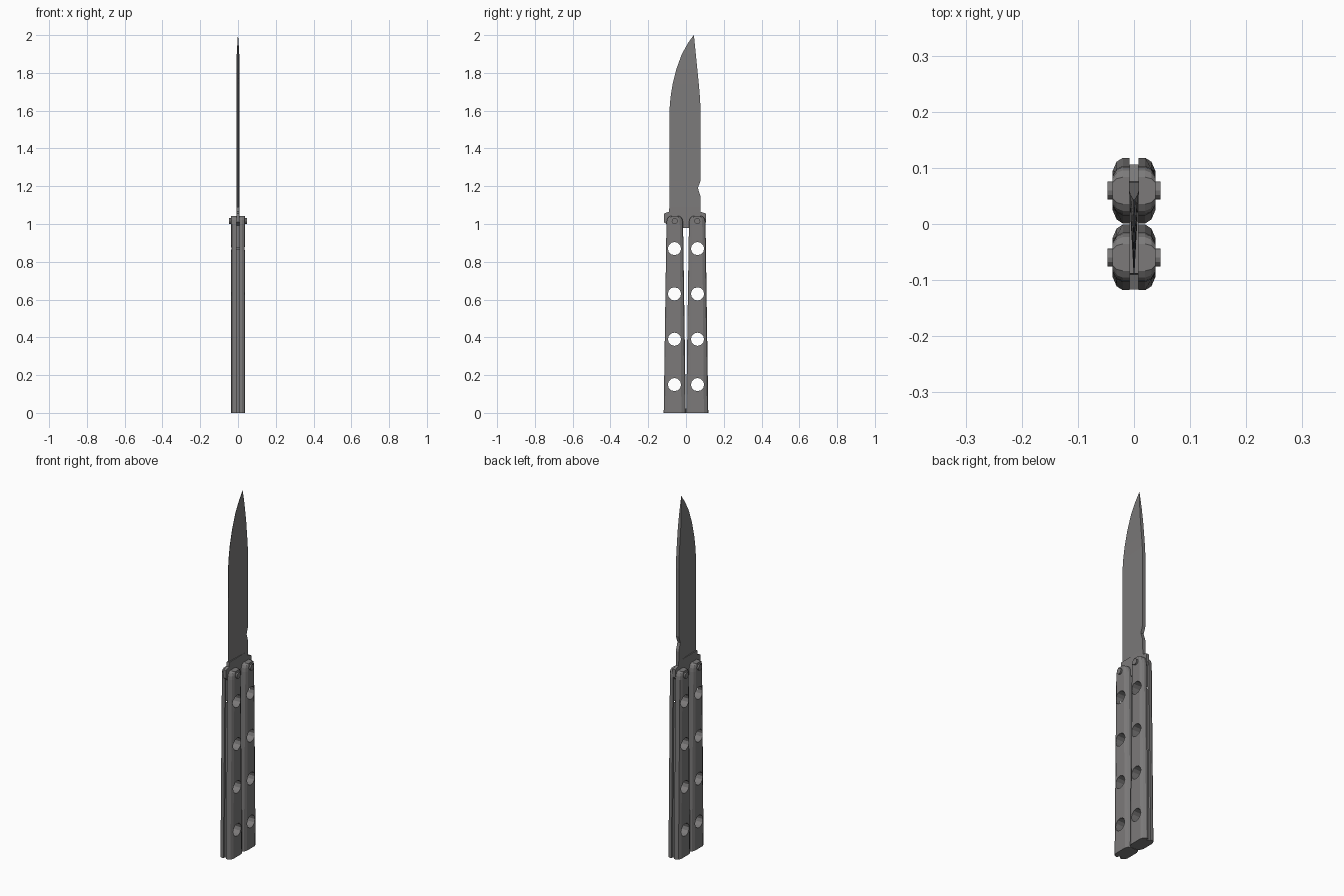
import bpy, bmesh, math
from mathutils import Matrix

if "Cube" in bpy.data.objects:
    bpy.data.objects.remove(bpy.data.objects["Cube"])


def material(name, rgb):
    m = bpy.data.materials.new(name)
    m.use_nodes = True
    m.diffuse_color = (*rgb, 1)
    m.node_tree.nodes["Principled BSDF"].inputs["Base Color"].default_value = (*rgb, 1)
    return m


steel = material("grey steel", (0.2, 0.195, 0.195))


def finish(name, bm):
    bmesh.ops.recalc_face_normals(bm, faces=bm.faces)
    mesh = bpy.data.meshes.new(name)
    bm.to_mesh(mesh)
    bm.free()
    mesh.materials.append(steel)
    ob = bpy.data.objects.new(name, mesh)
    bpy.context.collection.objects.link(ob)
    return ob


def rod(bm, y, z, radius, length, sides):
    turn = Matrix.Translation((0, y, z)) @ Matrix.Rotation(math.pi / 2, 4, 'Y')
    bmesh.ops.create_cone(bm, cap_ends=True, segments=sides, radius1=radius,
                          radius2=radius, depth=length, matrix=turn)


def loft(bm, rings):
    rows = [[bm.verts.new(p) for p in ring] for ring in rings]
    n = len(rows[0])
    for a, b in zip(rows, rows[1:]):
        for i in range(n):
            j = (i + 1) % n
            bm.faces.new((a[i], a[j], b[j], b[i]))
    bm.faces.new(rows[0])
    bm.faces.new(rows[-1])


# Handle section: rounded box with a shallow groove on its outer side (+v)
half = [(0.008, 0.78), (0.008, 1), (0.02, 1), (0.031, 0.88), (0.038, 0.6),
        (0.038, -0.6), (0.031, -0.88), (0.02, -1)]
section = half + [(-x, v) for x, v in reversed(half)]
# Height, centre and half width of the tapering handle with its rounded end
levels = [(0, 0.0595, 0.0585), (1.0, 0.0595, 0.044), (1.02, 0.0595, 0.042),
          (1.034, 0.0595, 0.036), (1.042, 0.0595, 0.024)]
hole_heights = [0.15 + 0.24 * i for i in range(4)]

for side, label in ((-1, "front"), (1, "back")):
    bm = bmesh.new()
    loft(bm, [[(x, side * (c + w * v), z) for x, v in section] for z, c, w in levels])
    handle = finish(label + "_handle", bm)

    # Round holes through the handle
    bm = bmesh.new()
    for z in hole_heights:
        rod(bm, side * 0.061, z, 0.035, 0.2, 12)
    cutter = finish(label + "_hole_cutter", bm)
    cutter.hide_render = True
    cutter.hide_viewport = True
    cut = handle.modifiers.new("holes", 'BOOLEAN')
    cut.operation = 'DIFFERENCE'
    cut.solver = 'EXACT'
    cut.object = cutter

    # Pivot pin
    bm = bmesh.new()
    rod(bm, side * 0.06, 1.015, 0.016, 0.094, 12)
    finish(label + "_pivot_pin", bm)

# Blade: edge and spine pairs at each height, wedge-shaped across
stations = [(1.09, -0.088, 0.077), (1.145, -0.088, 0.077), (1.19, -0.088, 0.063),
            (1.23, -0.088, 0.077), (1.61, -0.087, 0.077), (1.67, -0.082, 0.074),
            (1.74, -0.071, 0.068), (1.82, -0.051, 0.06), (1.9, -0.022, 0.052),
            (1.96, 0.012, 0.046), (2.0, 0.041, 0.042)]
bm = bmesh.new()
rings = []
for z, edge, spine in stations:
    t = 0.009 * min(1, (spine - edge) / 0.1)
    e = 0.0008
    rings.append([(-e, edge, z), (e, edge, z), (t, spine, z), (-t, spine, z)])
loft(bm, rings)
finish("blade", bm)

# Tang: flat plate with shoulders, seated between the handles
outline = [(-0.117, 1.01), (-0.117, 1.055), (-0.09, 1.065), (-0.088, 1.09),
           (0.077, 1.09), (0.077, 1.065), (0.106, 1.055), (0.106, 1.01),
           (0.08, 0.98), (-0.08, 0.98)]
bm = bmesh.new()
loft(bm, [[(x, y, z) for y, z in outline] for x in (-0.008, 0.008)])
finish("tang", bm)
